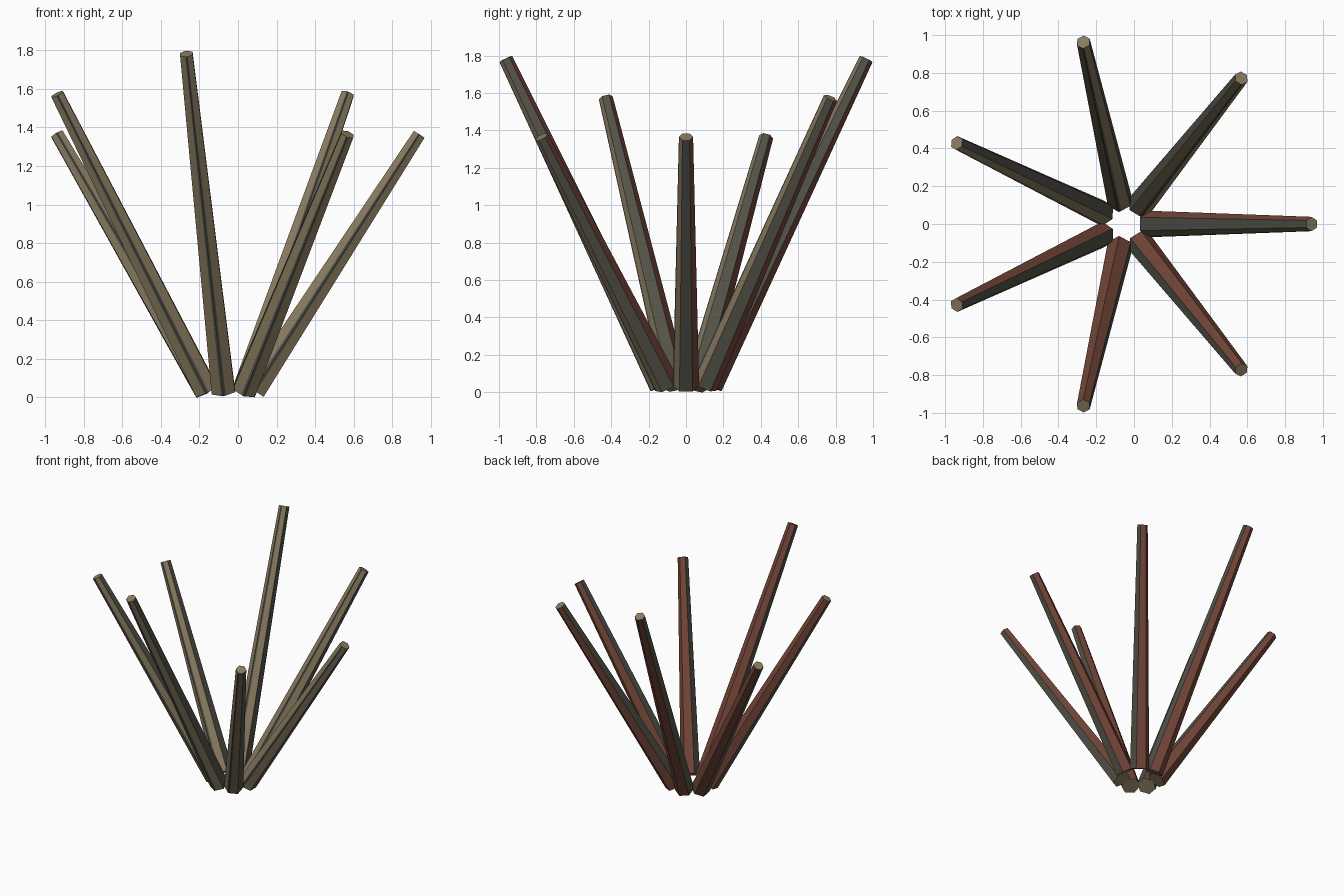
import bpy, bmesh, math
from mathutils import Vector

if "Cube" in bpy.data.objects:
    bpy.data.objects.remove(bpy.data.objects["Cube"])


def material(name, rgb):
    m = bpy.data.materials.new(name)
    m.diffuse_color = (*rgb, 1)
    m.use_nodes = True
    m.node_tree.nodes["Principled BSDF"].inputs["Base Color"].default_value = m.diffuse_color
    return m


MATS = [material("tan wood", (0.25, 0.195, 0.115)),
        material("grey green", (0.085, 0.085, 0.066)),
        material("red brown", (0.17, 0.06, 0.04))]
TAN, GREY, RED = range(3)

# Hexagon section with corners on +-y; the front corner carries a dark strip
hexagon = [Vector((math.cos(math.radians(a)), math.sin(math.radians(a))))
           for a in range(90, 450, 60)]
front = hexagon[3]
section = (hexagon[:3] + [front.lerp(hexagon[2], 0.2), front,
           front.lerp(hexagon[4], 0.2)] + hexagon[4:])
SIDE_COLOURS = [RED, GREY, TAN, GREY, GREY, TAN, GREY, RED]


def stake(name, base, tip, r_base, r_tip):
    """Tapered six-sided stake from base to tip."""
    axis = tip - base
    rot = Vector((0, 0, 1)).rotation_difference(axis)
    bm = bmesh.new()
    rings = [[bm.verts.new(c + rot @ Vector((p.x * r, p.y * r, 0))) for p in section]
             for c, r in ((base, r_base), (tip, r_tip))]
    low, high = rings
    n = len(section)
    for i in range(n):
        j = (i + 1) % n
        f = bm.faces.new((low[i], low[j], high[j], high[i]))
        f.material_index = SIDE_COLOURS[i]
    bm.faces.new(low[::-1]).material_index = TAN
    bm.faces.new(high).material_index = TAN
    bmesh.ops.recalc_face_normals(bm, faces=bm.faces)
    mesh = bpy.data.meshes.new(name)
    bm.to_mesh(mesh)
    bm.free()
    for m in MATS:
        mesh.materials.append(m)
    bpy.context.collection.objects.link(bpy.data.objects.new(name, mesh))


# Seven splayed stakes in a ring, cycling through three heights
CENTRE_X = -0.048
HEIGHTS = (1.365, 1.573, 1.782)
for k in range(7):
    a = k * math.tau / 7
    d = Vector((math.cos(a), math.sin(a), 0))
    base = d * 0.13 + Vector((CENTRE_X, 0, 0.036))
    tip = d * 0.988 + Vector((CENTRE_X, 0, HEIGHTS[k % 3]))
    stake(f"stake_{k + 1}", base, tip, 0.07, 0.038)
